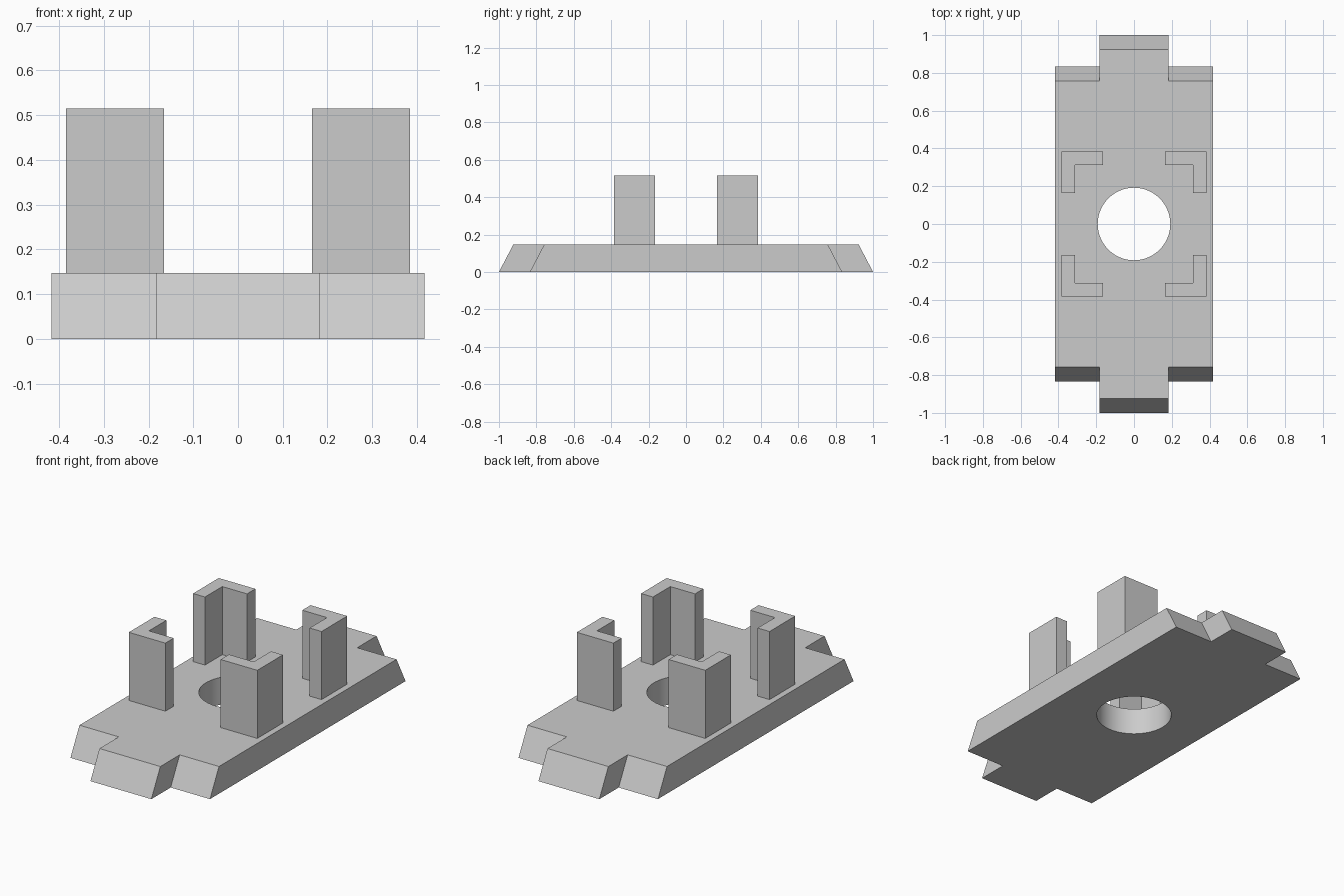
import bpy
import bmesh
import math

cube = bpy.data.objects.get("Cube")
if cube:
    bpy.data.objects.remove(cube, do_unlink=True)

grey = bpy.data.materials.new("light grey")
grey.use_nodes = True
colour = (0.6, 0.6, 0.6, 1)
grey.diffuse_color = colour
grey.node_tree.nodes["Principled BSDF"].inputs["Base Color"].default_value = colour

PLATE_TOP = 0.147
POST_TOP = 0.515
HALF_WIDTH = 0.417
TAB_HALF = 0.182
BEVEL = 0.077


def loft(name, lower, upper):
    """Solid between two matching outlines of 3D points."""
    bm = bmesh.new()
    low = [bm.verts.new(p) for p in lower]
    high = [bm.verts.new(p) for p in upper]
    bm.faces.new(low)
    bm.faces.new(high)
    n = len(low)
    for i in range(n):
        j = (i + 1) % n
        bm.faces.new((low[i], low[j], high[j], high[i]))
    bmesh.ops.recalc_face_normals(bm, faces=bm.faces[:])
    mesh = bpy.data.meshes.new(name)
    bm.to_mesh(mesh)
    bm.free()
    mesh.materials.append(grey)
    obj = bpy.data.objects.new(name, mesh)
    bpy.context.collection.objects.link(obj)
    return obj


def plate_outline(z, inset):
    """Stepped outline with a central tab at each end."""
    shoulder, tip = 0.835 - inset, 1 - inset
    end = [(HALF_WIDTH, shoulder), (TAB_HALF, shoulder), (TAB_HALF, tip)]
    back = end + [(-x, y) for x, y in reversed(end)]
    return [(x, y, z) for x, y in back + [(-x, -y) for x, y in back]]


# Base plate with sloping ends
plate = loft("base_plate", plate_outline(0, 0), plate_outline(PLATE_TOP, BEVEL))

# Round hole through the plate
bpy.ops.mesh.primitive_cylinder_add(vertices=64, radius=0.192, depth=1)
cutter = bpy.context.object
cutter.name = "hole_cutter"
cutter.data.materials.append(grey)
cut = plate.modifiers.new("Hole", 'BOOLEAN')
cut.operation = 'DIFFERENCE'
cut.solver = 'EXACT'
cut.object = cutter
bpy.ops.object.select_all(action='DESELECT')
plate.select_set(True)
bpy.context.view_layer.objects.active = plate
bpy.ops.object.modifier_apply(modifier=cut.name)
bpy.data.objects.remove(cutter, do_unlink=True)
bpy.ops.object.shade_smooth_by_angle(angle=math.radians(25))

# Four L-shaped corner posts, open towards the centre
near, inner, outer = 0.165, 0.313, 0.384
profile = [(outer, near), (outer, outer), (near, outer),
           (near, inner), (inner, inner), (inner, near)]
for side, sx in (("left", 1), ("right", -1)):
    for end, sy in (("front", -1), ("back", 1)):
        rings = [[(sx * x, sy * y, z) for x, y in profile]
                 for z in (PLATE_TOP, POST_TOP)]
        loft(f"{end}_{side}_corner_post", *rings)
